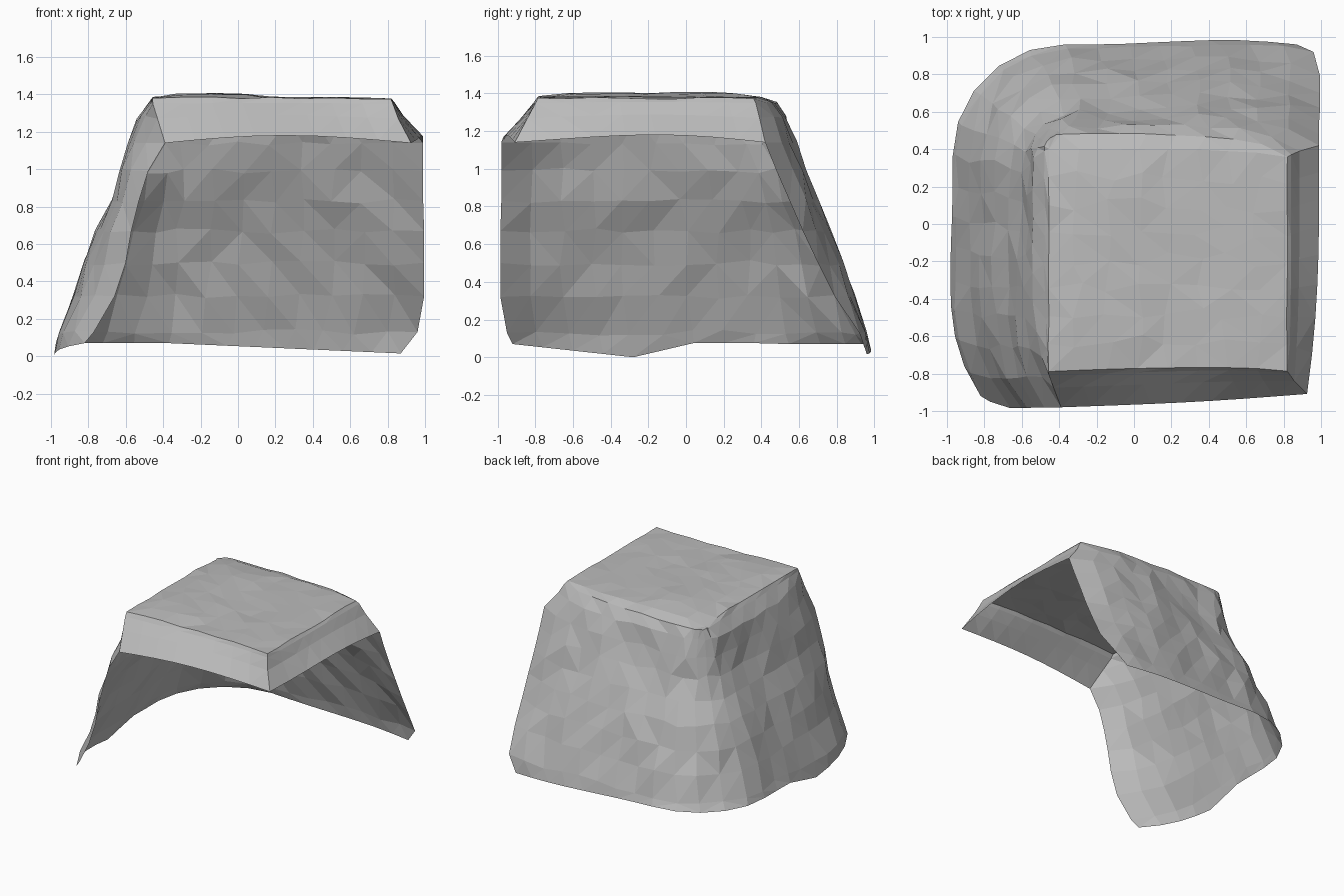
import bpy, bmesh, random
from math import sin, cos, pi
from mathutils import Vector

random.seed(7)
if "Cube" in bpy.data.objects:
    bpy.data.objects.remove(bpy.data.objects["Cube"], do_unlink=True)

# Wall rows: height, left and back distance, reach of open ends, corner radius,
# left and back distance at the open ends, recess towards the closed corner
ROWS = [
    (0.00, 1.00, 0.99, 0.92, 0.60, 0.82, 0.96, 0.03),
    (0.13, 0.97, 0.97, 0.95, 0.58, 0.77, 0.92, 0.03),
    (0.32, 0.90, 0.91, 0.985, 0.54, 0.66, 0.79, 0.03),
    (0.50, 0.83, 0.84, 0.985, 0.49, 0.60, 0.70, 0.02),
    (0.67, 0.77, 0.78, 0.985, 0.43, 0.57, 0.62, 0.02),
    (0.83, 0.70, 0.71, 0.98, 0.37, 0.53, 0.55, 0.04),
    (0.99, 0.65, 0.65, 0.98, 0.31, 0.48, 0.48, 0.05),
    (1.14, 0.60, 0.60, 0.98, 0.24, 0.39, 0.42, 0.04),
    (1.27, 0.55, 0.54, 0.875, 0.17, 0.43, 0.39, 0.02),
    (1.35, 0.48, 0.48, 0.81, 0.09, 0.455, 0.37, 0.00),
    (1.375, 0.455, 0.40, 0.79, 0.00, 0.46, 0.36, 0.00),
]
N, ARC = 8, 5
TOP_Z = ROWS[-1][0]


def wall_row(z, left, back, reach, r, left_end, back_end, recess):
    side, rear, arc = [], [], []
    ground = z == 0
    far = reach - 0.05 if ground else reach + (0.03 if z > 1.3 else 0.01)
    cx, cy = r - left + recess, back - recess - r
    for i in range(N + 1):
        u = i / N
        curl = (1 - u) ** 5
        dent = recess * min(1, max(0, (u - 0.3) / 0.5))
        left_foot = 0.07 * (1 - 2 * u) if u < 0.5 else 0.075 * min(1, 4 * u - 2)
        back_foot = 0.015 + 0.055 * u
        side.append(Vector((-left + dent - (left_end - left) * curl,
                            -reach + u * (cy + reach), z + left_foot * ground)))
        rear.append(Vector((far + u * (cx - far),
                            back - dent + (back_end - back) * curl, z + back_foot * ground)))
    for k in range(1, ARC):
        a = pi / 2 * k / ARC
        arc.append(Vector((cx - r * cos(a), cy + r * sin(a), z + 0.07 * ground)))
    return side + arc + rear[::-1]


def add_sheet(bm, rows):
    grid = [[bm.verts.new(p) for p in row] for row in rows]
    for a, b in zip(grid, grid[1:]):
        for i in range(len(a) - 1):
            bm.faces.new((a[i], a[i + 1], b[i + 1], b[i]))


bm = bmesh.new()

# Sloping walls
walls = [wall_row(*r) for r in ROWS]
add_sheet(bm, walls)

# Plateau, swept from the two rims of the walls and squared at the front corner
left_rim = walls[-1][:N + 1]
back_rim = walls[-1][-N - 1:]
inner = left_rim[-1]
square = Vector((0, 0.045, 0))
plateau = [[l + b - inner + square * (i / N) * (1 - j / N)
            for i, b in enumerate(back_rim)] for j, l in enumerate(left_rim)]
add_sheet(bm, plateau)

# Bevelled lips on the two open sides, meeting at the front corner
front_edge = plateau[0]
right_edge = [row[-1] for row in reversed(plateau)]
lips = ([], [])
for row in walls[-1:-5:-1]:
    d_front = row[0] - front_edge[0]
    d_right = row[-1] - right_edge[0]
    d_corner = Vector((d_right.x * 0.65, d_front.y * 0.65, d_front.z))
    for lip, edge, start in zip(lips, (front_edge, right_edge), (d_front, d_right)):
        lip.append([p + start.lerp(d_corner, (i / N) ** 4)
                    - Vector((0, 0, 0.17 * start.z * sin(pi * i / N)))
                    for i, p in enumerate(edge)])
for lip in lips:
    add_sheet(bm, lip)

bmesh.ops.remove_doubles(bm, verts=bm.verts, dist=0.002)

# Rough stone surface
for v in bm.verts:
    if v.is_boundary:
        continue
    x, y, z = v.co
    on_top = z > TOP_Z - 0.005
    on_lip = z > 1.1 and not on_top and (x > 0.78 or y < -0.76)
    if on_lip:
        continue
    if on_top:
        rim = x < -0.44 or y > 0.35 or x > 0.75 or y < -0.76
        s = 0.003 if rim else 0.035
        v.co += Vector((random.uniform(-s, s), random.uniform(-s, s), 0))
        # low swell behind the left rim, sinking at the closed corner
        swell = max(0, 1 - ((x + 0.15) / 0.35) ** 2)
        v.co.z += 0.008 * (abs(x) < 0.5) if rim else 0.008 + 0.022 * swell
        v.co.z += random.uniform(-0.006, 0.004)
        v.co.z -= 0.025 * max(0, 1 - (v.co - inner).length / 0.2)
    else:
        s = 0.005 if z > 1.3 else 0.015
        v.co += Vector([random.uniform(-s, s) for _ in range(3)])

bmesh.ops.triangulate(bm, faces=bm.faces, quad_method='SHORT_EDGE')
bmesh.ops.recalc_face_normals(bm, faces=bm.faces)
if sum(f.normal.z * f.calc_area() for f in bm.faces) < 0:
    bmesh.ops.reverse_faces(bm, faces=bm.faces)

mesh = bpy.data.meshes.new("rock_corner")
bm.to_mesh(mesh)
bm.free()
rock = bpy.data.objects.new("rock_corner", mesh)
bpy.context.collection.objects.link(rock)

# Plain grey stone
stone = bpy.data.materials.new("grey stone")
stone.use_nodes = True
colour = (0.5, 0.5, 0.5, 1)
stone.diffuse_color = colour
stone.node_tree.nodes["Principled BSDF"].inputs["Base Color"].default_value = colour
mesh.materials.append(stone)
